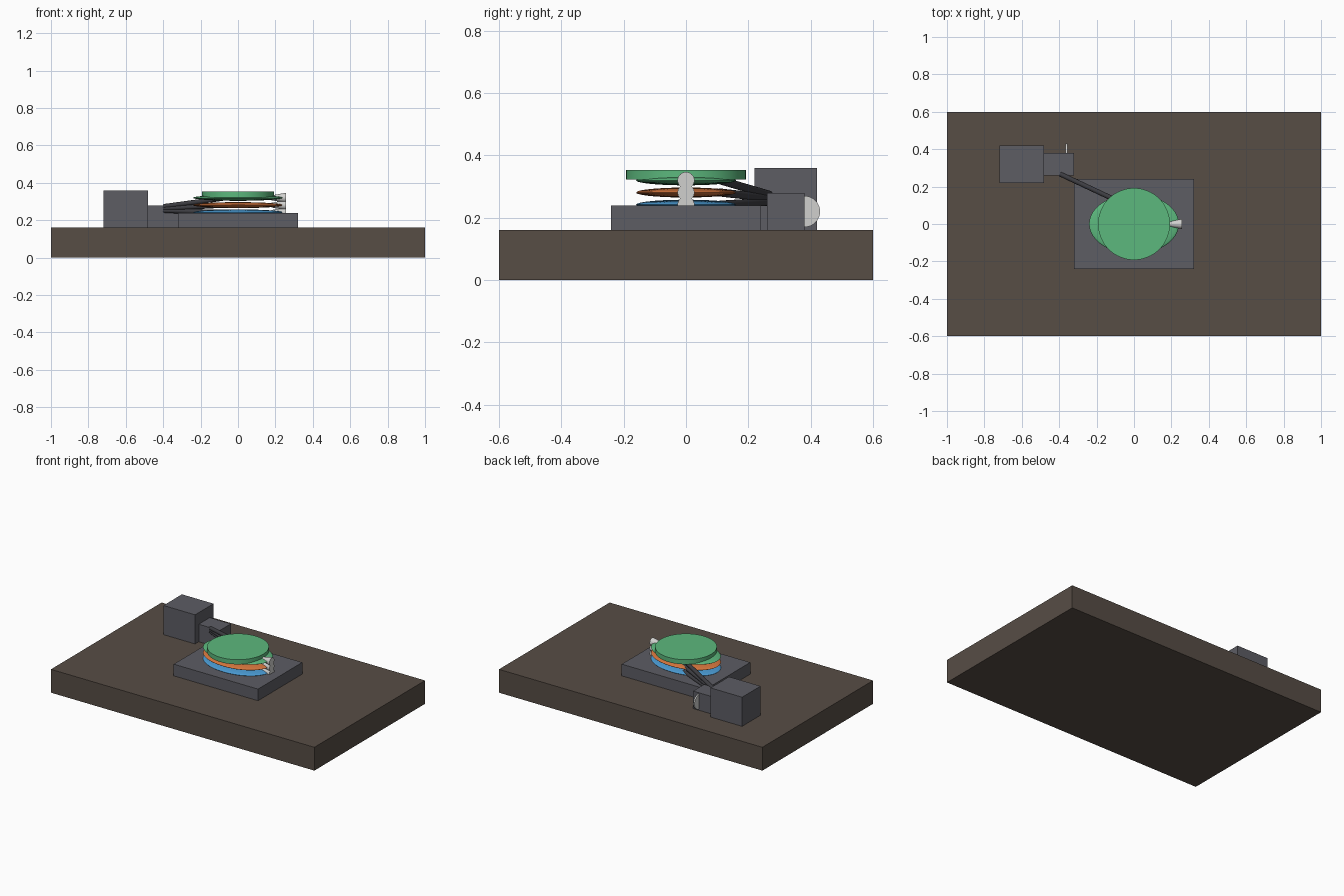
import bpy
from math import pi
from mathutils import Vector

if "Cube" in bpy.data.objects:
    bpy.data.objects.remove(bpy.data.objects["Cube"])


def mat(name, r, g, b):
    """Flat colour given in 0-255 display values, stored as linear."""
    m = bpy.data.materials.new(name)
    m.diffuse_color = [((c / 255 + 0.055) / 1.055) ** 2.4 for c in (r, g, b)] + [1]
    m.use_nodes = True
    m.node_tree.nodes["Principled BSDF"].inputs["Base Color"].default_value = m.diffuse_color
    return m


BROWN = mat("brown", 87, 77, 69)
GREY = mat("slate_grey", 93, 93, 100)
DARK = mat("dark_grey", 62, 62, 67)
SILVER = mat("silver", 208, 208, 206)
GREEN = mat("green", 92, 184, 125)
ORANGE = mat("orange", 217, 120, 62)
BLUE = mat("blue", 75, 157, 214)


def finish(name, material, smooth=False):
    ob = bpy.context.object
    ob.name = name
    ob.data.materials.append(material)
    if smooth:
        bpy.ops.object.shade_smooth_by_angle(angle=pi / 6)
    return ob


def box(name, lo, hi, material):
    lo, hi = Vector(lo), Vector(hi)
    bpy.ops.mesh.primitive_cube_add(size=1, location=(lo + hi) / 2)
    bpy.context.object.scale = hi - lo
    bpy.ops.object.transform_apply(location=False, rotation=False, scale=True)
    return finish(name, material)


def rod(name, a, b, r1, r2, material, sides=32):
    """Round bar or cone from point a to point b."""
    a, b = Vector(a), Vector(b)
    bpy.ops.mesh.primitive_cone_add(
        vertices=sides, radius1=r1, radius2=r2, depth=(b - a).length,
        location=(a + b) / 2, rotation=(b - a).to_track_quat('Z', 'Y').to_euler())
    return finish(name, material, True)


# Ground slab, bed plate and motor housings
box("base_slab", (-1, -0.6, 0), (1, 0.6, 0.16), BROWN)
box("bed_plate", (-0.32, -0.24, 0.16), (0.32, 0.24, 0.24), GREY)
box("motor_housing", (-0.72, 0.22, 0.16), (-0.48, 0.42, 0.36), GREY)
box("gear_housing", (-0.48, 0.26, 0.16), (-0.32, 0.38, 0.28), GREY)

# Thin dial set into the back of the gear housing
rod("dial", (-0.366, 0.38, 0.22), (-0.356, 0.38, 0.22), 0.05, 0.05, SILVER, 48)

# Three stacked lens-shaped discs, each with an arm and a flared knob
for i, (label, material) in enumerate((("lower", BLUE), ("middle", ORANGE), ("upper", GREEN))):
    z = 0.242 + 0.039 * i
    bpy.ops.mesh.primitive_uv_sphere_add(segments=48, ring_count=24, radius=1, location=(0, 0, z))
    bpy.context.object.scale = (0.24, 0.16, 0.016)
    bpy.ops.object.transform_apply(location=False, rotation=False, scale=True)
    finish(label + "_disc", material, True)
    rod(label + "_arm", (-0.395, 0.267, 0.252 + 0.011 * i), (-0.06, 0.11, z),
        0.013, 0.013, DARK, 16)
    rod(label + "_knob", (0.18, 0, z), (0.257, 0, z), 0.013, 0.027, SILVER)

# Round cap on top of the stack
rod("top_cap", (0, 0, 0.322), (0, 0, 0.354), 0.192, 0.192, GREEN, 64)
